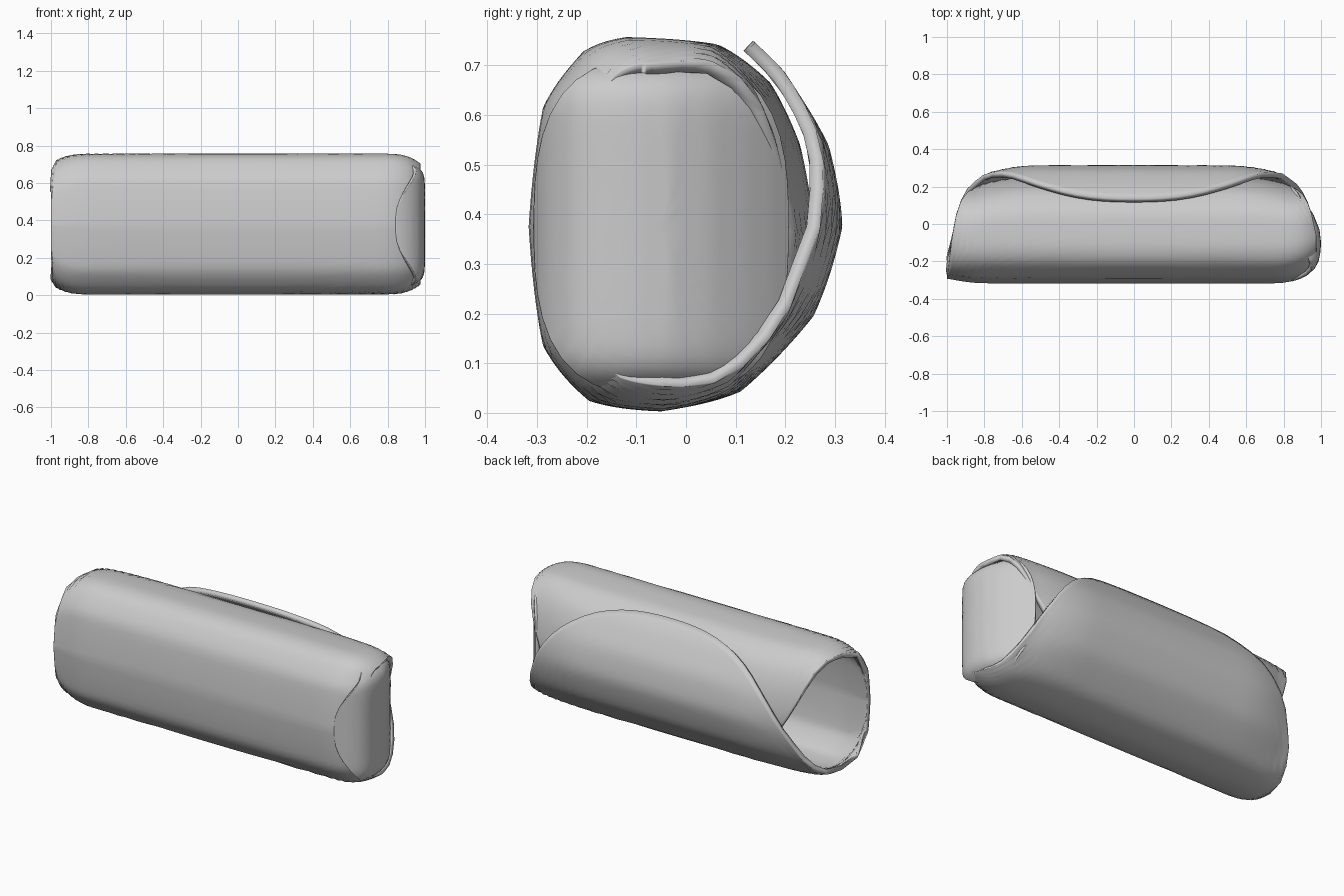
import bpy, math

if "Cube" in bpy.data.objects:
    bpy.data.objects.remove(bpy.data.objects["Cube"])

# rolled profile (y, z), each half starts at the middle of the front wall
UPPER = [(-.317, .375), (-.288, .615), (-.207, .728), (-.12, .757), (.065, .742), (.17, .665),
         (.23, .54), (.257, .375), (.22, .22), (.10, .10), (0, .055)]
LOWER = [(-.317, .375), (-.288, .135), (-.195, .024), (-.05, .003), (.11, .043), (.257, .195),
         (.315, .375), (.287, .54), (.20, .685), (.135, .75)]


def smooth_path(pts, steps=10):
    """Catmull-Rom through pts, lightly rounding the polygon."""
    ext = [(pts[1][0], 2 * pts[0][1] - pts[1][1])] + pts + [pts[-1]]
    out = []
    for a, b, c, d in zip(ext, ext[1:], ext[2:], ext[3:]):
        for i in range(steps):
            t = i / steps
            curve = [.5 * (2 * b[k] + (c[k] - a[k]) * t
                     + (2 * a[k] - 5 * b[k] + 4 * c[k] - d[k]) * t * t
                     + (3 * b[k] - a[k] - 3 * c[k] + d[k]) * t ** 3) for k in (0, 1)]
            out.append(tuple(.5 * curve[k] + .5 * (b[k] + (c[k] - b[k]) * t) for k in (0, 1)))
    return out + [pts[-1]]


def sampler(pts):
    path = smooth_path(pts)
    lens = [0]
    for a, b in zip(path, path[1:]):
        lens.append(lens[-1] + math.dist(a, b))

    def at(f):
        s = f * lens[-1]
        for i in range(len(path) - 1):
            if s <= lens[i + 1]:
                t = (s - lens[i]) / (lens[i + 1] - lens[i])
                return [path[i][k] + (path[i + 1][k] - path[i][k]) * t for k in (0, 1)]
        return list(path[-1])
    return at


def lerp_table(table, v):
    for (a, fa), (b, fb) in zip(table, table[1:]):
        if v <= b:
            return fa + (fb - fa) * max(0, (v - a) / (b - a))
    return table[-1][1]


def make(name, verts, faces, thick):
    me = bpy.data.meshes.new(name)
    me.from_pydata(verts, [], faces)
    ob = bpy.data.objects.new(name, me)
    bpy.context.collection.objects.link(ob)
    m = ob.modifiers.new("thickness", 'SOLIDIFY')
    m.thickness, m.offset = thick, -1
    bpy.context.view_layer.objects.active = ob
    ob.select_set(True)
    bpy.ops.object.shade_smooth_by_angle(angle=math.radians(50))
    ob.select_set(False)
    return ob


# bulge of the folded end: (y, x)
BULGE = [(-.317, .78), (-.308, .84), (-.295, .885), (-.275, .925), (-.24, .965), (-.2, .987),
         (-.15, .997), (-.1, 1), (-.03, .992), (.05, .96), (.12, .915), (.17, .875), (.27, .78)]
FRONT = [(x, y) for y, x in BULGE[:8]]


def pinch(x, y, z):
    """Round the sheet in towards the ends; the right front follows the folded end."""
    t = min(1, max(0, (abs(x) - .78) / .2))
    kz = (.15 if x > 0 else .1) * t ** 3
    if y > 0:
        back = min(1, max(0, (abs(x) - .5) / .35))
        y *= 1 - .2 * back ** 2
    elif x < 0:
        y *= 1 - .07 * t ** 2
    else:
        y *= -(lerp_table(FRONT, x) + .004 * t) / .317
    return (x, y, .378 + (z - .378) * (1 - kz))


# rolled sheet: a rounded disc wrapped round the x axis
upper, lower = sampler(UPPER), sampler(LOWER)
COLS, HALF, P = 40, 40, 2.5
verts, faces = [], []
for c in range(COLS + 1):
    x = math.sin(math.pi * (c / COLS - .5))
    if x > 0:
        x *= .975 + .025 * (1 - x)  # edge stays behind the folded end
    reach = max(.13, max(0, 1 - abs(x) ** P) ** (1 / P))
    for r in range(-HALF, HALF + 1):
        f = reach * abs(r) / HALF
        verts.append(pinch(x, *(upper(f) if r < 0 else lower(f))))
ROWS = 2 * HALF + 1
for c in range(COLS):
    for r in range(ROWS - 1):
        a = c * ROWS + r
        faces.append((a, a + ROWS, a + ROWS + 1, a + 1)[::-1])
# make the outside of the front wall face -y
mid = faces[(COLS // 2) * (ROWS - 1) + HALF]
p, q, s = (verts[i] for i in mid[:3])
ny = (q[2] - p[2]) * (s[0] - q[0]) - (q[0] - p[0]) * (s[2] - q[2])
if ny > 0:
    faces = [f[::-1] for f in faces]
make("rolled_sheet", verts, faces, .028)

# folded end that closes the right side
SEG, RINGS = 48, 16
CY, RY, RZ = -.05, .257, .34
verts, faces = [(lerp_table(BULGE, CY), CY, .375)], []
for k in range(1, RINGS + 1):
    t = math.sin(math.pi / 2 * k / RINGS)
    for i in range(SEG):
        a = 2 * math.pi * i / SEG
        ca, sa = math.cos(a), math.sin(a)
        n = (abs(ca) ** 2.8 + abs(sa) ** 2.8) ** (-1 / 2.8)
        y, z = CY + RY * t * ca * n, .375 + RZ * t * sa * n
        verts.append((lerp_table(BULGE, y) - .12 * abs(t * sa * n) ** 12, y, z))
for i in range(SEG):
    j = (i + 1) % SEG
    faces.append((0, 1 + i, 1 + j))
    for k in range(RINGS - 1):
        a, b = 1 + k * SEG, 1 + (k + 1) * SEG
        faces.append((a + i, b + i, b + j, a + j))
make("folded_end", verts, faces, .022)
